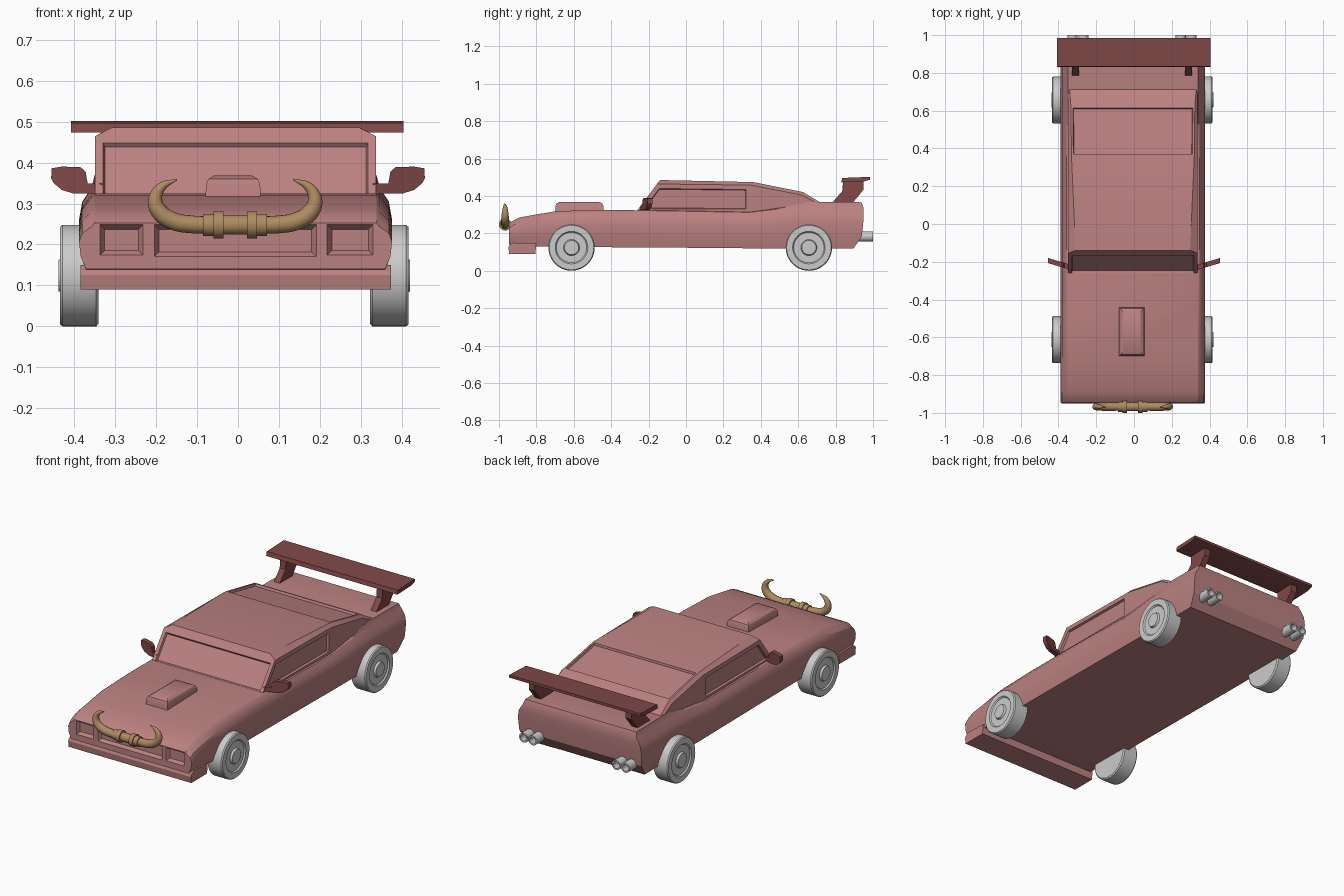
import bpy, bmesh
from math import cos, sin, pi, radians
from mathutils import Matrix, Vector

if "Cube" in bpy.data.objects:
    bpy.data.objects.remove(bpy.data.objects["Cube"])

CX = -0.006  # car body centre line


def material(name, rgb):
    m = bpy.data.materials.new(name)
    m.diffuse_color = (*rgb, 1)
    m.use_nodes = True
    m.node_tree.nodes["Principled BSDF"].inputs["Base Color"].default_value = m.diffuse_color
    return m


PAINT = material("pink_paint", (0.50, 0.22, 0.22))
DARK = material("dark_red", (0.22, 0.065, 0.065))
BONE = material("horn_tan", (0.42, 0.26, 0.12))


def finish(bm, name, mat=None):
    bmesh.ops.recalc_face_normals(bm, faces=bm.faces)
    me = bpy.data.meshes.new(name)
    bm.to_mesh(me)
    bm.free()
    ob = bpy.data.objects.new(name, me)
    bpy.context.collection.objects.link(ob)
    if mat:
        me.materials.append(mat)
    return ob


def loft(bm, sections, strip=True):
    """Skin closed sections; caps are strips between mirrored points, or n-gons."""
    rings = [[bm.verts.new(p) for p in s] for s in sections]
    n = len(rings[0])
    sides = [[bm.faces.new((a[j], a[(j + 1) % n], b[(j + 1) % n], b[j])) for j in range(n)]
             for a, b in zip(rings, rings[1:])]
    caps = []
    for r in (rings[0], rings[-1]):
        if strip:
            caps.append([bm.faces.new((r[i], r[i + 1], r[n - 2 - i], r[n - 1 - i]))
                         for i in range(n // 2 - 1)])
        else:
            caps.append([bm.faces.new(r)])
    return sides, caps


def prism(name, yz, x0, x1, mat):
    bm = bmesh.new()
    loft(bm, [[(x, y, z) for y, z in yz] for x in (x0, x1)], strip=False)
    return finish(bm, name, mat)


def lathe(name, profile, matrix, mat=None, seg=40):
    """Revolve (x, radius) points about the x axis, then place with matrix."""
    bm = bmesh.new()
    loft(bm, [[(x, max(r, 1e-5) * cos(2 * pi * k / seg), max(r, 1e-5) * sin(2 * pi * k / seg))
               for k in range(seg)] for x, r in profile], strip=False)
    bmesh.ops.remove_doubles(bm, verts=bm.verts, dist=1e-4)
    bm.transform(matrix)
    return finish(bm, name, mat)


def mirrored(pts):
    """Close a half section (half width, y, z) into a full one."""
    return ([(CX - w, y, z) for w, y, z in pts] +
            [(CX + w, y, z) for w, y, z in reversed(pts)])


# Lower body: y, bottom z, shoulder z, deck z
stations = [(-.946, .14, .243, .252), (-.925, .138, .262, .268), (-.89, .135, .28, .285),
            (-.80, .13, .296, .301), (-.69, .128, .314, .319), (-.45, .126, .321, .325),
            (-.10, .124, .320, .322), (.34, .12, .312, .314), (.53, .119, .334, .340),
            (.66, .118, .338, .369), (.89, .118, .338, .367)]
FRAC = (0, .3, .65, .85, 1)
WIDTH = (.365, .378, .382, .374, .352)


def section(y, zb, s, zt, dy=(0,) * 6):
    half = [(w, y + d, zb + (s - zb) * f) for w, f, d in zip(WIDTH, FRAC, dy)]
    return mirrored(half + [(.344, y + dy[5], zt)])


bm = bmesh.new()
loft(bm, [section(*s) for s in stations] +
     [section(.895, .118, .338, .366, (0, .045, .053, .055, .054, .043))])
body = finish(bm, "body", PAINT)

# Grille and headlight recesses
bm = bmesh.new()
for x0, x1, z0, z1 in ((-.204, .191, .171, .248), (-.337, -.232, .174, .248), (.218, .329, .174, .248)):
    loft(bm, [[(x0 + i, y, z0 + i), (x1 - i, y, z0 + i), (x1 - i, y, z1 - i), (x0 + i, y, z1 - i)]
              for y, i in ((-.965, -.012), (-.928, .011))])
cutter = finish(bm, "recess_cutter")
cutter.hide_render = True
mod = body.modifiers.new("recesses", 'BOOLEAN')
mod.operation = 'DIFFERENCE'
mod.object = cutter
bpy.context.view_layer.objects.active = body
bpy.ops.object.modifier_apply(modifier=mod.name)
bpy.data.objects.remove(cutter)

# Cabin with recessed windows
bm = bmesh.new()
sides, caps = loft(bm, [
    mirrored([(.343, -.272, .308), (.343, -.155, .464), (.303, -.139, .485)]),
    mirrored([(.343, .345, .305), (.343, .345, .458), (.325, .36, .474)]),
    mirrored([(.343, .62, .32), (.343, .62, .405), (.328, .625, .421)]),
    mirrored([(.343, .71, .33), (.343, .71, .355), (.335, .712, .369)])])
bmesh.ops.recalc_face_normals(bm, faces=bm.faces)
for face, edge in ((caps[0][0], .02), (sides[0][0], .024), (sides[0][4], .024), (sides[1][2], .01)):
    bmesh.ops.inset_individual(bm, faces=[face], thickness=edge, depth=0, use_even_offset=True)
    bmesh.ops.inset_individual(bm, faces=[face], thickness=.004, depth=-.012, use_even_offset=True)
finish(bm, "cabin", PAINT)

# Front bumper
prism("front_bumper", [(-.945, .09), (-.95, .125), (-.945, .136), (-.925, .15), (-.80, .145), (-.806, .09)],
      CX - .379, CX + .379, PAINT)

# Hood scoop
bm = bmesh.new()
loft(bm, [[(-.012 + sx * w, -.57 + sy * l, z) for sx, sy in ((-1, -1), (1, -1), (1, 1), (-1, 1))]
          for z, w, l in ((.30, .068, .13), (.348, .066, .128), (.360, .060, .122), (.368, .047, .105))])
finish(bm, "hood_scoop", PAINT)

# Rear wing and its supports
prism("rear_wing", [(.83, .473), (.835, .496), (.985, .502), (.985, .487), (.95, .477)], -.407, .404, DARK)
for side in (-1, 1):
    x = -.01 + side * .299
    prism("wing_support", [(.78, .362), (.835, .425), (.84, .48), (.95, .484), (.95, .435), (.93, .41), (.89, .362)],
          x - .018, x + .018, DARK)

# Door mirrors, swept back toward the tips
OUTLINE = [(.33, .325), (.40, .324), (.43, .333), (.45, .350), (.456, .362), (.455, .386),
           (.43, .390), (.385, .389), (.372, .378), (.367, .349), (.33, .349)]
for side in (-1, 1):
    bm = bmesh.new()
    loft(bm, [[(side * x, y + .3 * (x - .345), z) for x, z in OUTLINE] for y in (-.240, -.213)], strip=False)
    finish(bm, "door_mirror", DARK)

# Wheels
TYRE = [(.331, 0), (.331, .117), (.337, .124), (.419, .124), (.425, .119), (.425, .087),
        (.418, .081), (.418, .043), (.429, .038), (.429, 0)]
for y in (-.612, .657):
    for side in (-1, 1):
        lathe("wheel", TYRE, Matrix.Translation((-.009, y, .124)) @ Matrix.Scale(side, 4, (1, 0, 0)), seg=48)

# Twin exhaust pipes each side
PIPE = [(.90, 0), (.90, .027), (1.0, .027), (1.0, .019), (.96, .019), (.96, 0)]
for x in (-.325, -.268, .248, .305):
    lathe("exhaust_pipe", PIPE, Matrix.Translation((x, 0, .183)) @ Matrix.Rotation(pi / 2, 4, 'Z'), seg=20)

# Bull horns on the nose
HY, HZ = -.967, .248
half = [(.06, .248, HY, .021), (.105, .249, HY, .022), (.15, .257, HY, .022), (.184, .279, HY, .021),
        (.195, .307, HY, .018), (.181, .339, HY, .012), (.142, .359, HY - .003, .002)]
path = [(-x, z, y, r) for x, z, y, r in reversed(half)] + half
cu = bpy.data.curves.new("bull_horns", 'CURVE')
cu.dimensions = '3D'
cu.bevel_depth = 1.0
cu.bevel_resolution = 5
cu.use_fill_caps = True
sp = cu.splines.new('BEZIER')
sp.bezier_points.add(len(path) - 1)
sp.resolution_u = 6
for p, (x, z, y, r) in zip(sp.bezier_points, path):
    p.co = (x - .007, y, z)
    p.radius = r
    p.handle_left_type = p.handle_right_type = 'AUTO'
horns = bpy.data.objects.new("bull_horns", cu)
bpy.context.collection.objects.link(horns)
cu.materials.append(BONE)
bpy.ops.object.select_all(action='DESELECT')
horns.select_set(True)
bpy.context.view_layer.objects.active = horns
bpy.ops.object.convert(target='MESH')

# Stepped collar in the middle of the horns
ring = [(.078, 0), (.078, .027), (.053, .027), (.053, .033), (.029, .033), (.029, .024)]
lathe("horn_collar", ring + [(-x, r) for x, r in reversed(ring)], Matrix.Translation((-.007, HY, HZ)), BONE, 28)

# Smooth shading with kept edges
for ob in bpy.context.collection.objects:
    ob.select_set(True)
bpy.context.view_layer.objects.active = body
bpy.ops.object.shade_smooth_by_angle(angle=radians(26))
